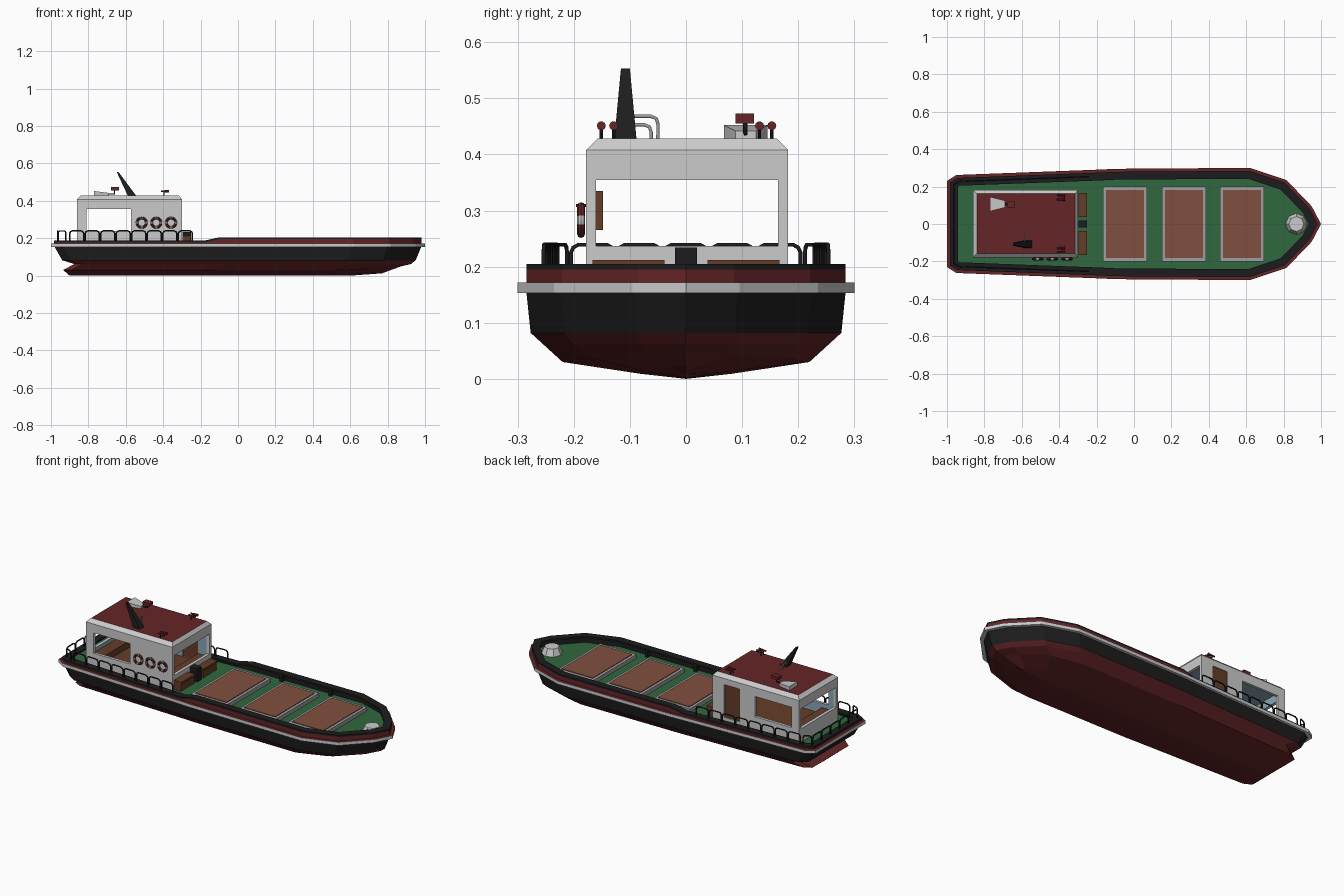
import bpy, bmesh, math
from mathutils import Vector

if "Cube" in bpy.data.objects:
    bpy.data.objects.remove(bpy.data.objects["Cube"])

def mat(name, r, g, b):
    m = bpy.data.materials.new(name)
    m.diffuse_color = (r, g, b, 1)
    m.use_nodes = True
    m.node_tree.nodes["Principled BSDF"].inputs["Base Color"].default_value = m.diffuse_color
    return m

RED = mat("red", .13, .018, .02)
BLACK = mat("black", .012, .012, .013)
GREEN = mat("green", .03, .14, .05)
BROWN = mat("brown", .22, .08, .05)
WOOD = mat("wood", .13, .045, .02)
WHITE = mat("white", .62, .62, .62)
BLUE = mat("blue", .25, .38, .47)
GREY = mat("grey", .35, .35, .36)

def finish(name, bm, mats):
    bmesh.ops.remove_doubles(bm, verts=bm.verts, dist=1e-5)
    bmesh.ops.recalc_face_normals(bm, faces=bm.faces)
    me = bpy.data.meshes.new(name)
    bm.to_mesh(me)
    bm.free()
    for m in mats:
        me.materials.append(m)
    ob = bpy.data.objects.new(name, me)
    bpy.context.collection.objects.link(ob)
    return ob

def loft(name, rings, bands, mats, cap0=None, cap1=None):
    """Skin closed rings; bands and caps give material indices."""
    bm = bmesh.new()
    vs = [[bm.verts.new(p) for p in r] for r in rings]
    n = len(rings[0])
    for a, b, mi in zip(vs, vs[1:], bands):
        for i in range(n):
            j = (i + 1) % n
            bm.faces.new((a[i], a[j], b[j], b[i])).material_index = mi
    if cap0 is not None:
        bm.faces.new(vs[0]).material_index = cap0
    if cap1 is not None:
        bm.faces.new(vs[-1]).material_index = cap1
    return finish(name, bm, mats)

def rect(x0, x1, y0, y1, z):
    return [(x0, y0, z), (x1, y0, z), (x1, y1, z), (x0, y1, z)]

def box(name, x0, x1, y0, y1, z0, z1, m):
    return loft(name, [rect(x0, x1, y0, y1, z0), rect(x0, x1, y0, y1, z1)], [0], [m], 0, 0)

def cyl(name, loc, r1, r2, depth, m, rot=(0, 0, 0), n=12):
    bpy.ops.mesh.primitive_cone_add(vertices=n, radius1=r1, radius2=r2, depth=depth, location=loc, rotation=rot)
    ob = bpy.context.object
    ob.name = name
    ob.data.materials.append(m)
    bpy.ops.object.shade_smooth_by_angle()
    return ob

def tubes(name, paths, r, m):
    cu = bpy.data.curves.new(name, 'CURVE')
    cu.dimensions = '3D'
    cu.bevel_depth = r
    cu.bevel_resolution = 1
    cu.use_fill_caps = True
    for p in paths:
        s = cu.splines.new('POLY')
        s.points.add(len(p) - 1)
        for q, c in zip(s.points, p):
            q.co = (*c, 1)
    cu.materials.append(m)
    ob = bpy.data.objects.new(name, cu)
    bpy.context.collection.objects.link(ob)
    bpy.ops.object.select_all(action='DESELECT')
    ob.select_set(True)
    bpy.context.view_layer.objects.active = ob
    bpy.ops.object.convert(target='MESH')

# Plan outline of the boat, stern to bow, mirrored
half = [(-1, .23), (-.95, .262), (-.18, .291), (-.10, .295), (.62, .30), (.815, .235), (.95, .095), (1, 0)]
outline = half + [(x, -y) for x, y in half[-2::-1]]

def inset(d):
    n, out = len(outline), []
    for i in range(n):
        a, p, b = (Vector(outline[k % n]) for k in (i - 1, i, i + 1))
        n1, n2 = ((Vector((v.y, -v.x))).normalized() for v in (p - a, b - p))
        out.append(p + (n1 + n2) * d / (1 + n1.dot(n2)))
    return out

def level(d, z):
    return [(p.x, p.y, z(p.x) if callable(z) else z) for p in inset(d)]

def section(sy, xs, xb, z):
    pts = [(xs + (x + 1) / 2 * (xb - xs), y * sy) for x, y in outline]
    return [(x, y, z + .025 * max(0, (x - .6) / .35) * (z < .05)) for x, y in pts]

# Hull with stepped stern
loft("hull", [section(.95, -.984, .982, .16), section(.923, -.94, .95, .082),
              section(.85, -.875, .925, .062), section(.733, -.935, .87, .03),
              section(.27, -.91, .80, .009), section(0, -.9, .77, 0)],
     [0, 1, 1, 1, 1], [BLACK, RED])

# Rubbing rail
loft("rub_rail", [level(.02, .153), level(0, .153), level(0, .172), level(.02, .172)],
     [0, 0, 1], [WHITE, RED])

# Bulwark, lower aft, with a wide gunwale
top = lambda x: .187 if x < -.14 else .205
loft("bulwark", [level(.016, .155), level(.016, lambda x: top(x) - .01), level(.016, top), level(.058, top),
                 level(.058, lambda x: top(x) - .01), level(.032, lambda x: top(x) - .01), level(.032, .15)],
     [0, 1, 1, 1, 1, 1], [RED, BLACK])
loft("deck", [level(.025, .150), level(.025, .157)], [0], [GREEN], 0, 0)
for s in (-1, 1):
    for x in (.11, .425):
        box("bulwark_rib", x - .008, x + .008, s * .272, s * .24, .157, .196, BLACK)

# Cargo hatches
for x0 in (-.165, .15, .46):
    box("hatch_frame", x0, x0 + .235, -.2, .2, .157, .18, GREY)
    box("hatch_cover", x0 + .016, x0 + .219, -.182, .182, .16, .184, BROWN)

# Bow locker
cyl("bow_locker", (.868, 0, .176), .058, .04, .04, WHITE, n=8)

# Cabin shell, hollowed and pierced
x0, x1, y0, y1 = -.86, -.30, -.178, .182
cabin = loft("cabin", [rect(x0, x1, y0, y1, .157), rect(x0, x1, y0, y1, .408),
                       rect(x0 + .02, x1 - .015, y0 + .02, y1 - .02, .428)],
             [0, 0], [WHITE, RED, BLUE], 0, 1)
cuts = [box("cut_room", x0 + .018, x1 - .018, y0 + .016, y1 - .016, .172, .40, BLUE),
        box("cut_side", -.81, -.573, -.3, .3, .237, .356, WHITE),
        box("cut_ends", -1, -.2, -.160, .164, .237, .354, WHITE),
        box("cut_door", -.475, -.375, .1, .3, .18, .372, WHITE)]
for c in cuts:
    c.hide_render = True
    md = cabin.modifiers.new("cut", 'BOOLEAN')
    md.operation = 'DIFFERENCE'
    md.solver = 'EXACT'
    md.material_mode = 'TRANSFER'
    md.object = c
    bpy.context.view_layer.objects.active = cabin
    bpy.ops.object.modifier_apply(modifier=md.name)
    bpy.data.objects.remove(c)

# Cabin fittings
box("door", -.476, -.374, .168, .176, .178, .373, WOOD)
box("cabin_floor", -.84, -.32, -.16, .164, .17, .178, WOOD)
box("console", -.37, -.319, -.155, .16, .178, .225, WOOD)
box("cabin_bench", -.84, -.77, -.155, .16, .178, .215, WOOD)
box("wall_cabinet", -.55, -.36, -.163, -.148, .265, .335, WOOD)

# Deck boxes in front of the cabin
for s in (-1, 1):
    box("deck_chest", -.298, -.255, s * .04, s * .165, .157, .2, WOOD)
    box("chest_lid", -.298, -.250, s * .038, s * .167, .2, .212, WOOD)
box("winch_box", -.298, -.25, -.02, .02, .157, .234, BLACK)

# Life rings on the front wall
for x in (-.515, -.437, -.358):
    bpy.ops.mesh.primitive_torus_add(major_segments=24, minor_segments=8, major_radius=.025, minor_radius=.007,
                                     location=(x, -.187, .283), rotation=(math.pi / 2, 0, 0))
    ring = bpy.context.object
    ring.name = "life_ring"
    ring.data.materials.append(RED)
    ring.data.materials.append(WHITE)
    for p in ring.data.polygons:
        a = (math.degrees(math.atan2(p.center.y, p.center.x)) + 15) % 90
        p.material_index = int(a < 30)
    bpy.ops.object.shade_smooth_by_angle()
    box("ring_hook", x - .004, x + .004, -.196, -.177, .306, .312, BLACK)

# Slanted funnel and its pipes
loft("funnel", [rect(-.588, -.543, -.128, -.088, .425), rect(-.648, -.638, -.116, -.1, .553)],
     [0], [BLACK], 0, 0)
tubes("funnel_pipes", [[(-.585, -.105, z), (-.585, y - .013, z), (-.585, y - .003, z - .004),
                        (-.585, y, z - .014), (-.585, y, .425)]
                       for y, z in ((-.05, .468), (-.062, .453))], .0035, GREY)

# Roof vent
loft("roof_vent", [[(-.77, .068, .428), (-.77, .145, .428), (-.77, .145, .452), (-.77, .068, .452)],
                   [(-.69, .088, .428), (-.69, .125, .428), (-.69, .125, .442), (-.69, .088, .442)]],
     [0], [WHITE], 0, 0)
tubes("vent_mast", [[(-.70, .106, .437), (-.66, .106, .437), (-.66, .106, .458)]], .004, BLACK)
box("roof_lamp", -.68, -.635, .088, .121, .455, .473, RED)

# Twin horns at the roof front
for yc in (-.14, .142):
    for dy in (-.011, .011):
        cyl("horn", (-.39, yc + dy, .451), .004, .008, .044, RED, (0, math.pi / 2, 0), 10)
        cyl("horn_post", (-.395, yc + dy, .438), .003, .003, .024, BLACK, n=8)

# Hoop railing round the stern
def hoop(a, b, z0):
    a, b = Vector(a), Vector(b)
    prof = [(0, z0), (0, .225), (.05, .234), (.17, .239), (.83, .239), (.95, .234), (1, .225), (1, z0)]
    return [(*a.lerp(b, t), z) for t, z in prof]

paths = []
for s in (-1, 1):
    side = lambda x: s * (.2275 + (x + .93) * .038)
    for i in range(8):
        xa = -.9 + i * .083
        paths.append(hoop((xa, side(xa)), (xa + .075, side(xa + .075)), .184))
    paths.append(hoop((-.962, s * .212), (-.92, s * .232), .184))
for i in range(5):
    ya = -.205 + i * .083
    paths.append(hoop((-.965, ya), (-.965, ya + .077), .184))
tubes("hoop_railing", paths, .004, BLACK)
